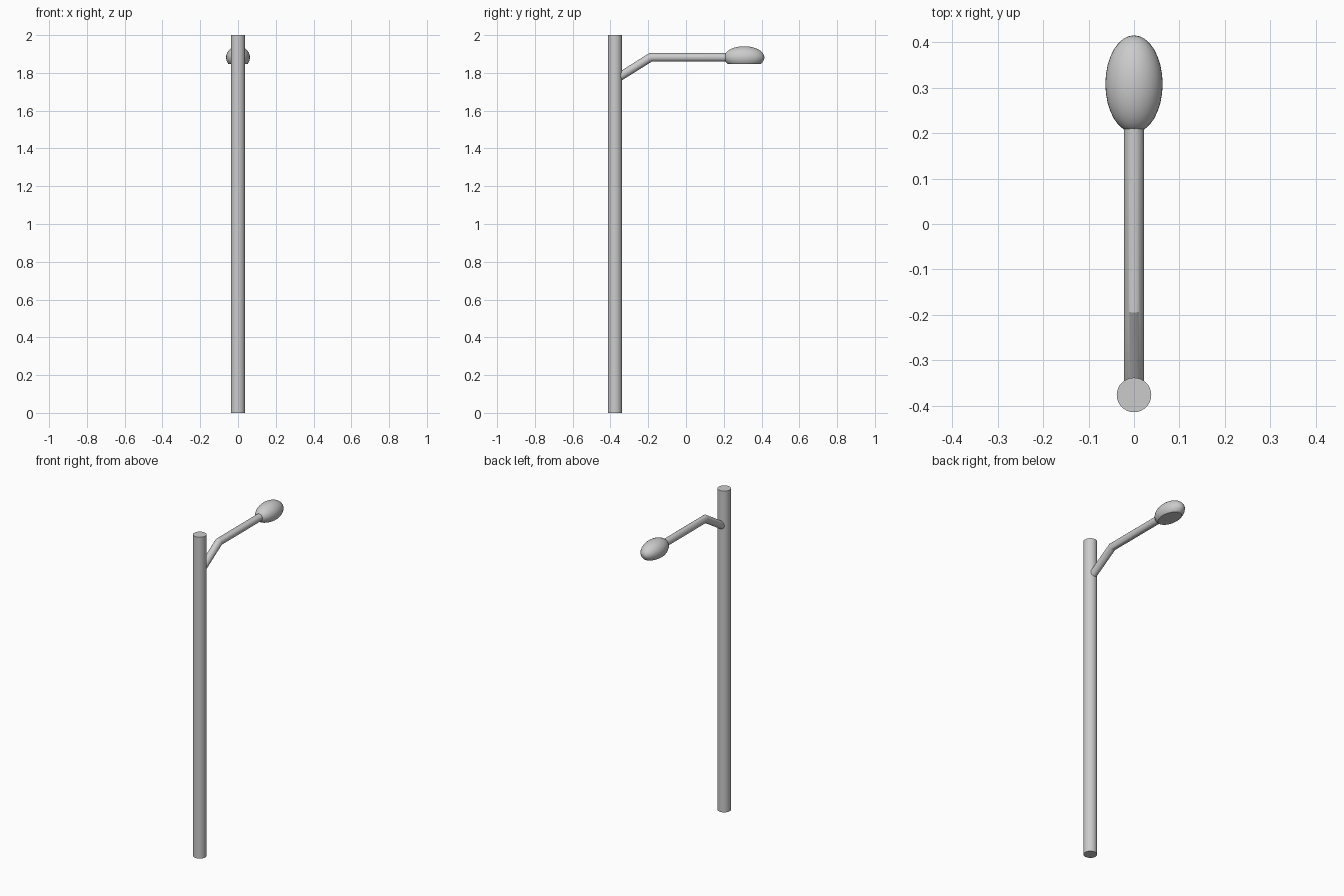
import bpy, bmesh, math
from mathutils import Vector

if "Cube" in bpy.data.objects:
    bpy.data.objects.remove(bpy.data.objects["Cube"])

ARM_Z = 1.882


def finish(obj):
    bpy.ops.object.select_all(action='DESELECT')
    obj.select_set(True)
    bpy.context.view_layer.objects.active = obj
    bpy.ops.object.shade_smooth_by_angle(angle=math.radians(25))


def add_mesh(name, bm):
    bmesh.ops.recalc_face_normals(bm, faces=bm.faces[:])
    mesh = bpy.data.meshes.new(name)
    bm.to_mesh(mesh)
    bm.free()
    obj = bpy.data.objects.new(name, mesh)
    bpy.context.collection.objects.link(obj)
    finish(obj)
    return obj


# Pole
bpy.ops.mesh.primitive_cylinder_add(vertices=32, radius=0.038, depth=2,
                                    location=(0, -0.376, 1))
pole = bpy.context.object
pole.name = "pole"
finish(pole)


# Arm: round tube swept along a path in the YZ plane, mitred at the bend
def tube(name, path, radius, sides=32):
    bm = bmesh.new()
    pts = [Vector((0, y, z)) for y, z in path]
    rings = []
    for i, p in enumerate(pts):
        d_in = (p - pts[i - 1]).normalized() if i else (pts[1] - p).normalized()
        d_out = (pts[i + 1] - p).normalized() if i < len(pts) - 1 else d_in
        t = (d_in + d_out).normalized()
        up = Vector((0, -t.z, t.y)) / t.dot(d_in)
        angles = [2 * math.pi * k / sides for k in range(sides)]
        rings.append([bm.verts.new(p + radius * (Vector((math.cos(a), 0, 0)) + up * math.sin(a)))
                      for a in angles])
    for a, b in zip(rings, rings[1:]):
        for k in range(sides):
            n = (k + 1) % sides
            bm.faces.new((a[k], a[n], b[n], b[k]))
    bm.faces.new(rings[0])
    bm.faces.new(rings[-1])
    return add_mesh(name, bm)


tube("arm", [(-0.362, 1.773), (-0.188, ARM_Z), (0.24, ARM_Z)], 0.0225)

# Lamp head: ellipsoid with a flat underside
bm = bmesh.new()
bmesh.ops.create_uvsphere(bm, u_segments=32, v_segments=20, radius=1)
for v in bm.verts:
    v.co = Vector((v.co.x * 0.063, 0.308 + v.co.y * 0.107, ARM_Z + v.co.z * 0.059))
cut = bmesh.ops.bisect_plane(bm, geom=bm.verts[:] + bm.edges[:] + bm.faces[:],
                             plane_co=(0, 0, 1.846), plane_no=(0, 0, 1), clear_inner=True)
rim = [e for e in cut["geom_cut"] if isinstance(e, bmesh.types.BMEdge)]
bmesh.ops.contextual_create(bm, geom=rim)
add_mesh("lamp_head", bm)
